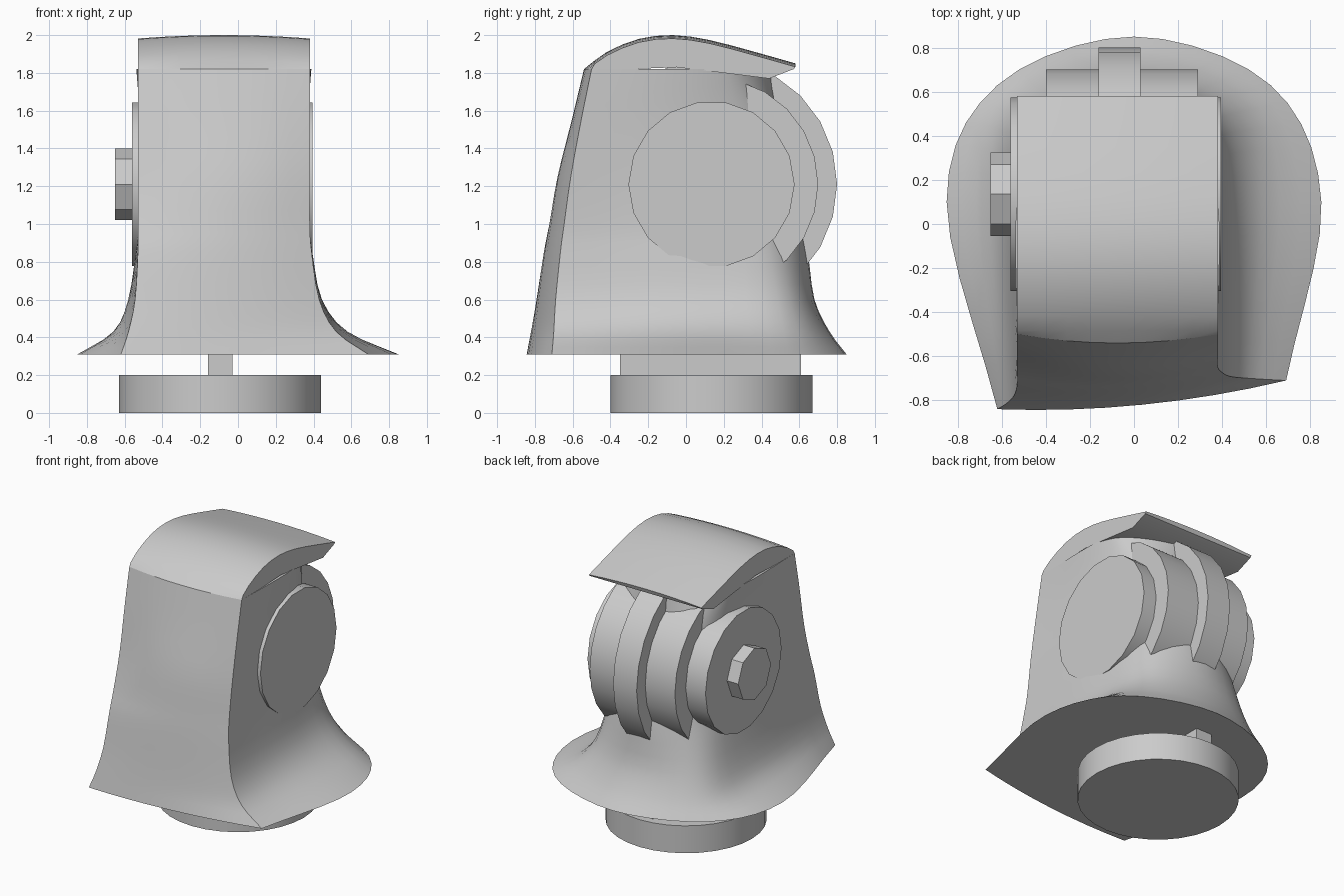
import bpy, bmesh, math
from mathutils import Matrix, Vector

cube = bpy.data.objects.get("Cube")
if cube:
    bpy.data.objects.remove(cube, do_unlink=True)

grey = bpy.data.materials.new("plain grey")
grey.use_nodes = True
grey.diffuse_color = (0.6, 0.6, 0.6, 1)
grey.node_tree.nodes["Principled BSDF"].inputs["Base Color"].default_value = grey.diffuse_color


def finish(name, bm, angle=30):
    bmesh.ops.recalc_face_normals(bm, faces=bm.faces)
    mesh = bpy.data.meshes.new(name)
    bm.to_mesh(mesh)
    bm.free()
    mesh.materials.append(grey)
    ob = bpy.data.objects.new(name, mesh)
    bpy.context.collection.objects.link(ob)
    bpy.ops.object.select_all(action='DESELECT')
    ob.select_set(True)
    bpy.context.view_layer.objects.active = ob
    bpy.ops.object.shade_smooth_by_angle(angle=math.radians(angle))
    return ob


def cylinder(name, radius, start, end, sides, axis='X', centre=(0, 0)):
    bm = bmesh.new()
    bmesh.ops.create_cone(bm, cap_ends=True, segments=sides, radius1=radius,
                          radius2=radius, depth=end - start)
    middle = (start + end) / 2
    if axis == 'X':
        place = Matrix.Translation((middle, *centre)) @ Matrix.Rotation(math.pi / 2, 4, 'Y')
    else:
        place = Matrix.Translation((*centre, middle))
    bm.transform(place)
    return finish(name, bm)


def spline(points, steps):
    """Smooth curve through points of any dimension."""
    pts = [Vector(p) for p in points]
    pts = [2 * pts[0] - pts[1]] + pts + [2 * pts[-1] - pts[-2]]
    out = []
    for a, b, c, d in zip(pts, pts[1:], pts[2:], pts[3:]):
        for i in range(steps):
            t = i / steps
            out.append(b + (c - a) * (t / 2) + (2 * a - 5 * b + 4 * c - d) * (t * t / 2)
                       + (3 * b - a - 3 * c + d) * (t ** 3 / 2))
    return out + [pts[-2]]


def section(row):
    """Closed ring: bowed front edge, then a rounded side-back-side curve."""
    z, xl, yl, xr, yr, bow, cx, side, quarter, yq, yb = row
    left, right = Vector((xl, yl)), Vector((xr, yr))
    ring = []
    for i in range(8):
        t = i / 8
        p = left.lerp(right, t)
        ring.append((p.x, p.y - bow * 4 * t * (1 - t), z))
    back = [right, (cx + side, 0.1), (cx + quarter, yq), (cx, yb),
            (cx - quarter, yq), (cx - side, 0.1), left]
    ring += [(p.x, p.y, z) for p in spline(back, 5)[:-1]]
    return ring


# Body: flared skirt rising into an upright shell
rows = [
    (.31, -.62, -.84, .69, -.71, .045, 0, .85, .62, .63, .85),
    (.43, -.58, -.815, .52, -.70, .045, -.04, .62, .51, .59, .76),
    (.60, -.545, -.78, .43, -.69, .045, -.07, .51, .42, .55, .68),
    (.85, -.53, -.73, .39, -.665, .05, -.075, .46, .36, .50, .645),
    (1.0, -.53, -.68, .38, -.645, .06, -.075, .435, .33, .48, .61),
    (1.25, -.53, -.61, .38, -.61, .07, -.075, .42, .30, .45, .50),
    (1.55, -.53, -.555, .38, -.555, .05, -.075, .425, .30, .42, .48),
    (1.82, -.53, -.50, .38, -.50, .04, -.075, .455, .34, .32, .46),
]
bm = bmesh.new()
rings = [[bm.verts.new(p) for p in section(r)] for r in spline(rows, 3)]
for low, high in zip(rings, rings[1:]):
    n = len(low)
    for i in range(n):
        j = (i + 1) % n
        bm.faces.new((low[i], low[j], high[j], high[i]))
bm.faces.new(rings[0])
bm.faces.new(rings[-1])
finish("body_shell", bm)

# Hood: curved slab overhanging the back, slightly crowned across its width
outer = spline([(-.54, 1.82), (-.42, 1.91), (-.25, 1.98), (-.07, 2.0),
                (.12, 1.975), (.35, 1.915), (.58, 1.85)], 2)
under = [Vector(p) for p in [(.57, 1.82), (.44, 1.77), (.2, 1.80), (-.05, 1.83), (-.3, 1.82)]]
bm = bmesh.new()
columns = []
for k in range(9):
    t = k / 4 - 1
    x = -.075 + .455 * t
    column = [bm.verts.new((x, p.y and p.x + (.04 * t * t if i == 0 else 0),
                            p.y - (.018 * t * t if 0 < i < len(outer) else 0)))
              for i, p in enumerate(outer + under)]
    columns.append(column)
for a, b in zip(columns, columns[1:]):
    n = len(a)
    for i in range(n):
        j = (i + 1) % n
        bm.faces.new((a[i], a[j], b[j], b[i]))
bm.faces.new(columns[0])
bm.faces.new(columns[-1])
finish("hood", bm)

# Drum stack lying across the body
axle = (.135, 1.21)
cylinder("side_discs", .44, -.56, .395, 18, centre=axle)
cylinder("drum", .565, -.40, .29, 24, centre=axle)
cylinder("middle_ring", .665, -.16, .03, 24, centre=axle)
cylinder("side_knob", .19, -.65, -.5, 8, centre=axle)

# Foot with a flat connecting rib
foot = (-.095, .135)
cylinder("foot_disc", .535, 0, .2, 32, axis='Z', centre=foot)
bm = bmesh.new()
bmesh.ops.create_cube(bm, size=1)
bm.transform(Matrix.Translation((-.095, .13, .255)) @ Matrix.Diagonal((.13, .96, .13, 1)))
finish("foot_rib", bm)
